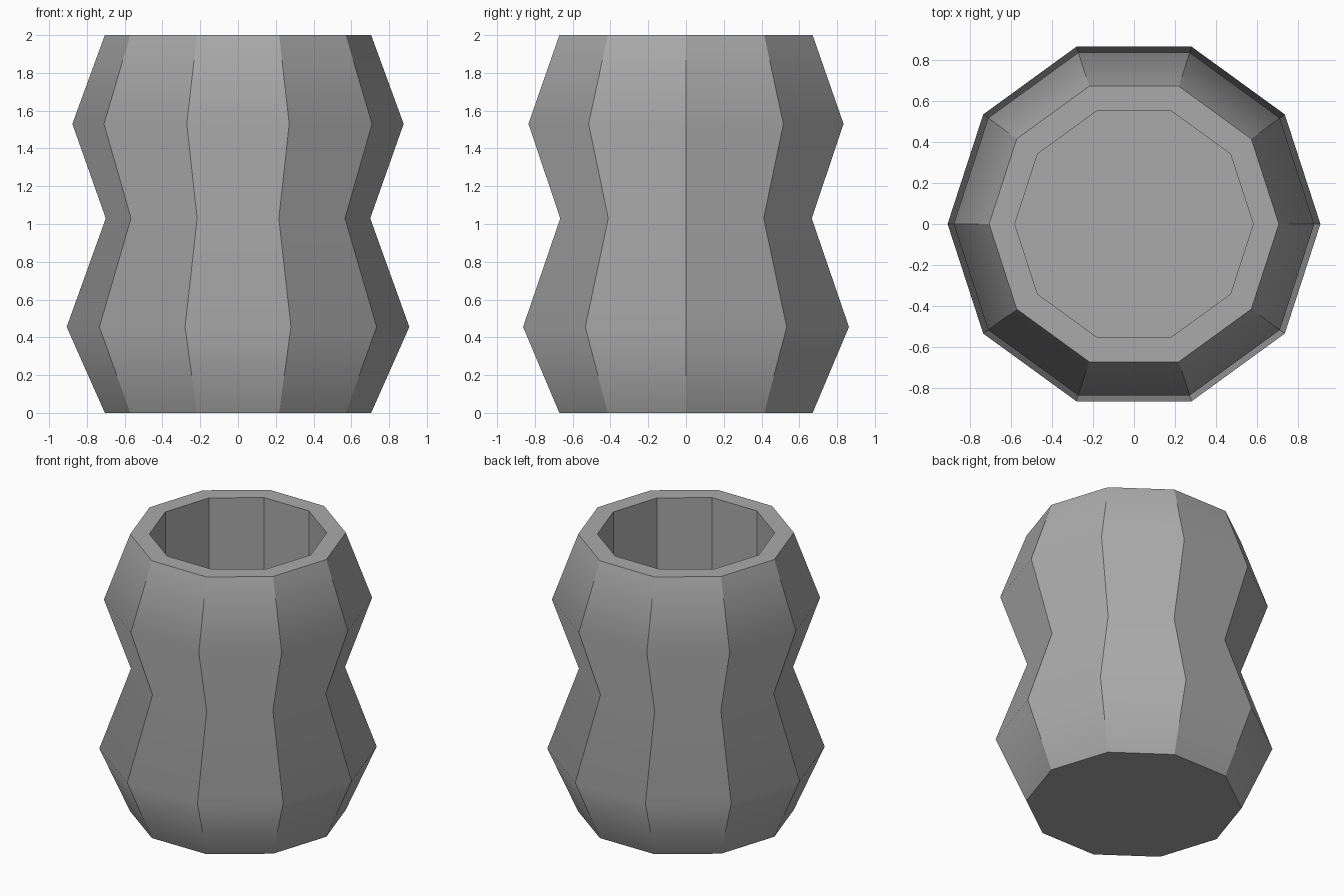
import bpy, bmesh, math

cube = bpy.data.objects.get("Cube")
if cube:
    bpy.data.objects.remove(cube, do_unlink=True)

SIDES = 10
# (radius, height) from the base, up the outside, over the rim and down the inside
OUTER = [(0.705, 0), (0.907, 0.455), (0.7, 1.03), (0.877, 1.53), (0.705, 2)]
INNER = [(0.58, 2), (0.58, 0.12)]

grey = bpy.data.materials.new("plain grey")
grey.use_nodes = True
colour = (0.4, 0.4, 0.4, 1)
grey.diffuse_color = colour
grey.node_tree.nodes["Principled BSDF"].inputs["Base Color"].default_value = colour

bm = bmesh.new()


def ring(radius, z):
    angles = [2 * math.pi * i / SIDES for i in range(SIDES)]
    return [bm.verts.new((radius * math.cos(a), radius * math.sin(a), z)) for a in angles]


# Ten-sided wall
rings = [ring(r, z) for r, z in OUTER + INNER]
for low, high in zip(rings, rings[1:]):
    for i in range(SIDES):
        j = (i + 1) % SIDES
        bm.faces.new((low[i], low[j], high[j], high[i]))

# Underside and inside floor
bm.faces.new(rings[0][::-1])
bm.faces.new(rings[-1])
bmesh.ops.recalc_face_normals(bm, faces=bm.faces[:])

# Smooth across the bulges and waist, sharp everywhere else
for face in bm.faces:
    face.smooth = True
for edge in bm.edges:
    a, b = (v.co.z for v in edge.verts)
    edge.smooth = abs(a - b) < 0.001 and 0.2 < a < 1.9

mesh = bpy.data.meshes.new("vase")
bm.to_mesh(mesh)
bm.free()
mesh.materials.append(grey)
vase = bpy.data.objects.new("vase", mesh)
bpy.context.collection.objects.link(vase)
